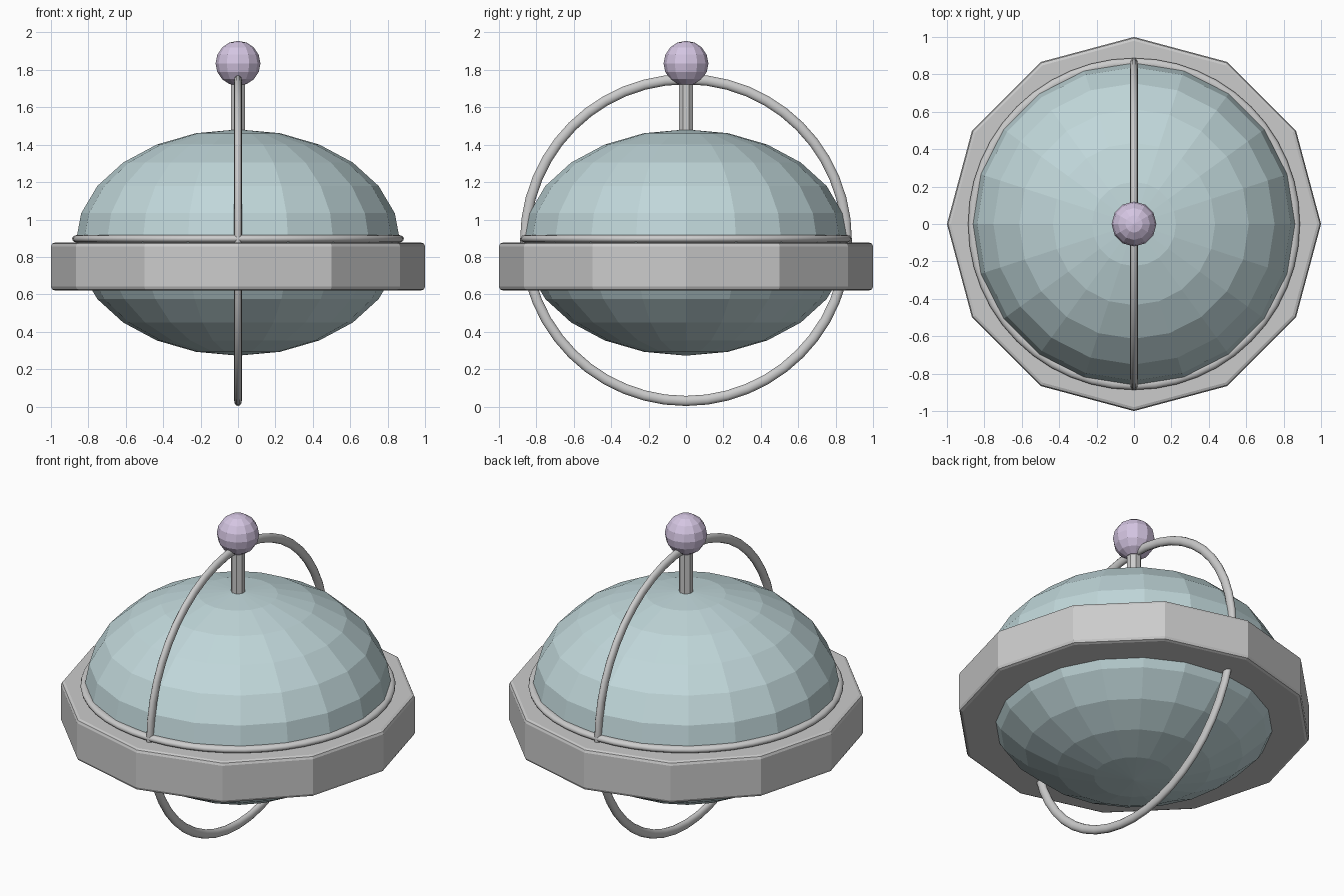
import bpy
from math import radians

if "Cube" in bpy.data.objects:
    bpy.data.objects.remove(bpy.data.objects["Cube"])


def material(name, rgb):
    m = bpy.data.materials.new(name)
    m.diffuse_color = (*rgb, 1)
    m.use_nodes = True
    m.node_tree.nodes["Principled BSDF"].inputs["Base Color"].default_value = m.diffuse_color
    return m


def finish(name, scale=(1, 1, 1), mat=None, smooth=False):
    ob = bpy.context.object
    ob.name = name
    ob.scale = scale
    bpy.ops.object.transform_apply(location=False, rotation=True, scale=True)
    if mat:
        ob.data.materials.append(mat)
    if smooth:
        bpy.ops.object.shade_smooth_by_angle(angle=radians(40))
    return ob


def hoop(name, z, rotation=(0, 0, 0)):
    # Thin hoop with a slightly flattened tube
    bpy.ops.mesh.primitive_torus_add(
        major_radius=0.86, minor_radius=0.027, major_segments=48,
        minor_segments=12, location=(0, 0, z), rotation=rotation)
    return finish(name, (1, 1, 0.75), smooth=True)


glass = material("pale_teal", (0.53, 0.68, 0.70))
lilac = material("lilac", (0.66, 0.56, 0.76))

# Squashed faceted body
bpy.ops.mesh.primitive_uv_sphere_add(segments=20, ring_count=12, radius=1,
                                     location=(0, 0, 0.877))
finish("body_dome", (0.868, 0.868, 0.605), glass)

# Twelve-sided belt with rounded rims
bpy.ops.mesh.primitive_cylinder_add(vertices=12, radius=1, depth=0.256,
                                    location=(0, 0, 0.749))
belt = finish("belt")
bevel = belt.modifiers.new("rim_bevel", 'BEVEL')
bevel.width = 0.02
bevel.segments = 2
bevel.limit_method = 'ANGLE'
bevel.angle_limit = radians(45)

# Hoop lying on the belt and upright hoop around the body
hoop("belt_trim", 0.897)
hoop("upright_hoop", 0.89, (0, radians(90), 0))

# Mast and ball on top
bpy.ops.mesh.primitive_cylinder_add(vertices=8, radius=0.04, depth=0.36,
                                    location=(0, 0, 1.62),
                                    rotation=(0, 0, radians(22.5)))
finish("mast")
bpy.ops.mesh.primitive_uv_sphere_add(segments=12, ring_count=8, radius=0.12,
                                     location=(0, 0, 1.835))
finish("mast_ball", mat=lilac)
